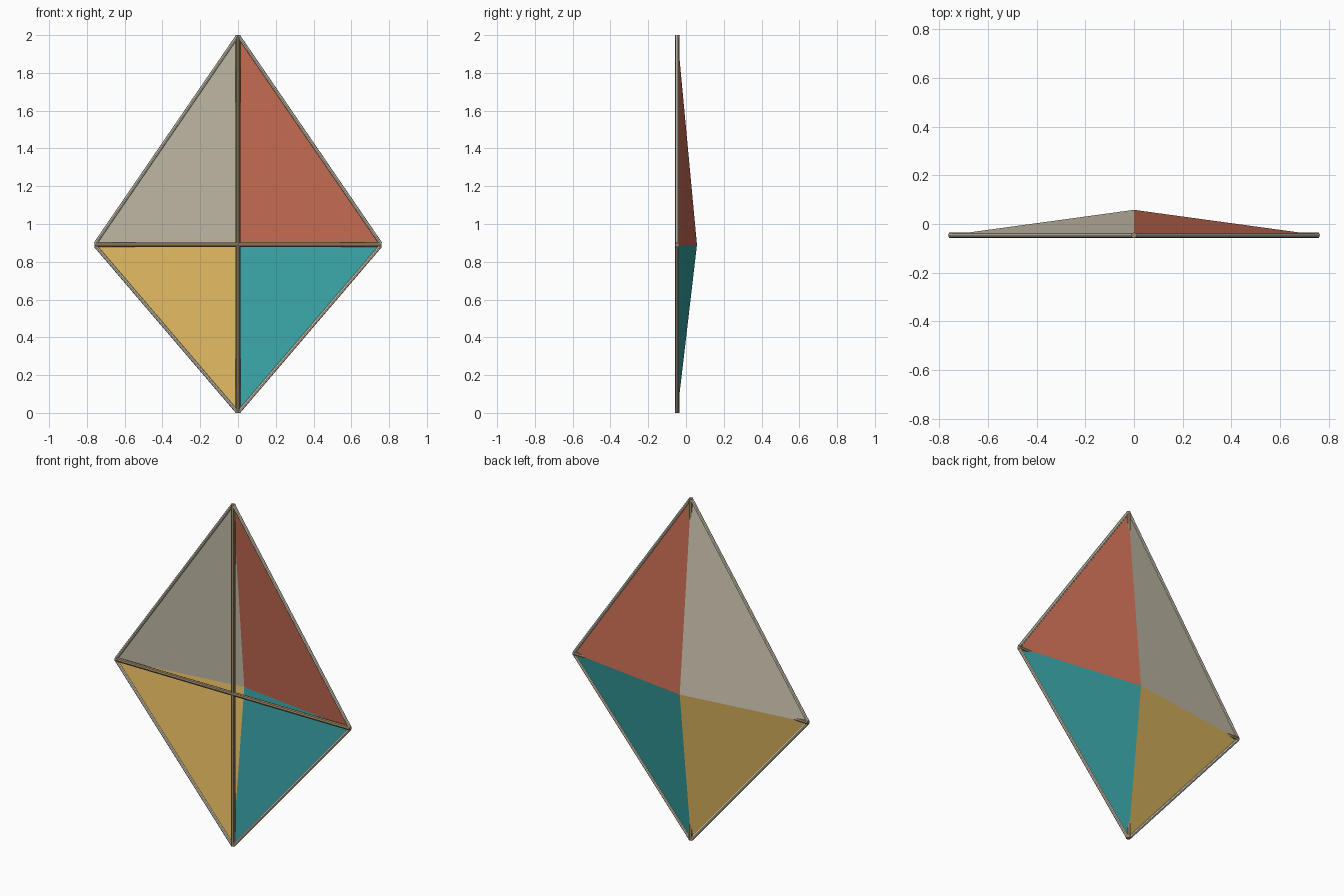
import bpy
from mathutils import Vector

if "Cube" in bpy.data.objects:
    bpy.data.objects.remove(bpy.data.objects["Cube"])

Y = -0.046          # frame plane
SPAR_Z = 0.89
TOP, BOTTOM = Vector((0, Y, 2.0)), Vector((0, Y, 0.0))
LEFT, RIGHT = Vector((-0.76, Y, SPAR_Z)), Vector((0.76, Y, SPAR_Z))
APEX = Vector((0, 0.058, SPAR_Z))


def material(name, rgb):
    mat = bpy.data.materials.new(name)
    mat.diffuse_color = (*rgb, 1)
    mat.use_nodes = True
    mat.node_tree.nodes["Principled BSDF"].inputs["Base Color"].default_value = mat.diffuse_color
    return mat


def rod(name, a, b, radius, mat):
    d = b - a
    bpy.ops.mesh.primitive_cylinder_add(vertices=8, radius=radius, depth=d.length,
                                        location=(a + b) / 2)
    ob = bpy.context.object
    ob.name = name
    ob.rotation_euler = d.to_track_quat('Z', 'Y').to_euler()
    ob.data.materials.append(mat)
    bpy.ops.object.shade_smooth_by_angle()


def panel(name, a, b, mat):
    mesh = bpy.data.meshes.new(name)
    mesh.from_pydata([APEX, a, b], [], [(0, 1, 2)])
    mesh.materials.append(mat)
    bpy.context.collection.objects.link(bpy.data.objects.new(name, mesh))


# Central spine and cross spar
wood = material("wood", (0.33, 0.24, 0.13))
rod("spine", BOTTOM, TOP, 0.012, wood)
rod("cross_spar", LEFT, RIGHT, 0.012, wood)

# Edge cords and the four bowed sail panels, going round the kite
cord = material("cord", (0.72, 0.66, 0.52))
inset = 0.008
parts = [("upper_right", TOP, RIGHT, (0.60, 0.16, 0.09)),
         ("lower_right", RIGHT, BOTTOM, (0.04, 0.36, 0.37)),
         ("lower_left", BOTTOM, LEFT, (0.76, 0.49, 0.12)),
         ("upper_left", LEFT, TOP, (0.60, 0.55, 0.43))]
for name, a, b, rgb in parts:
    step = (b - a).normalized() * inset
    rod(name + "_edge_cord", a + step, b - step, 0.009, cord)
    panel(name + "_sail", a, b, material(name + "_cloth", rgb))
